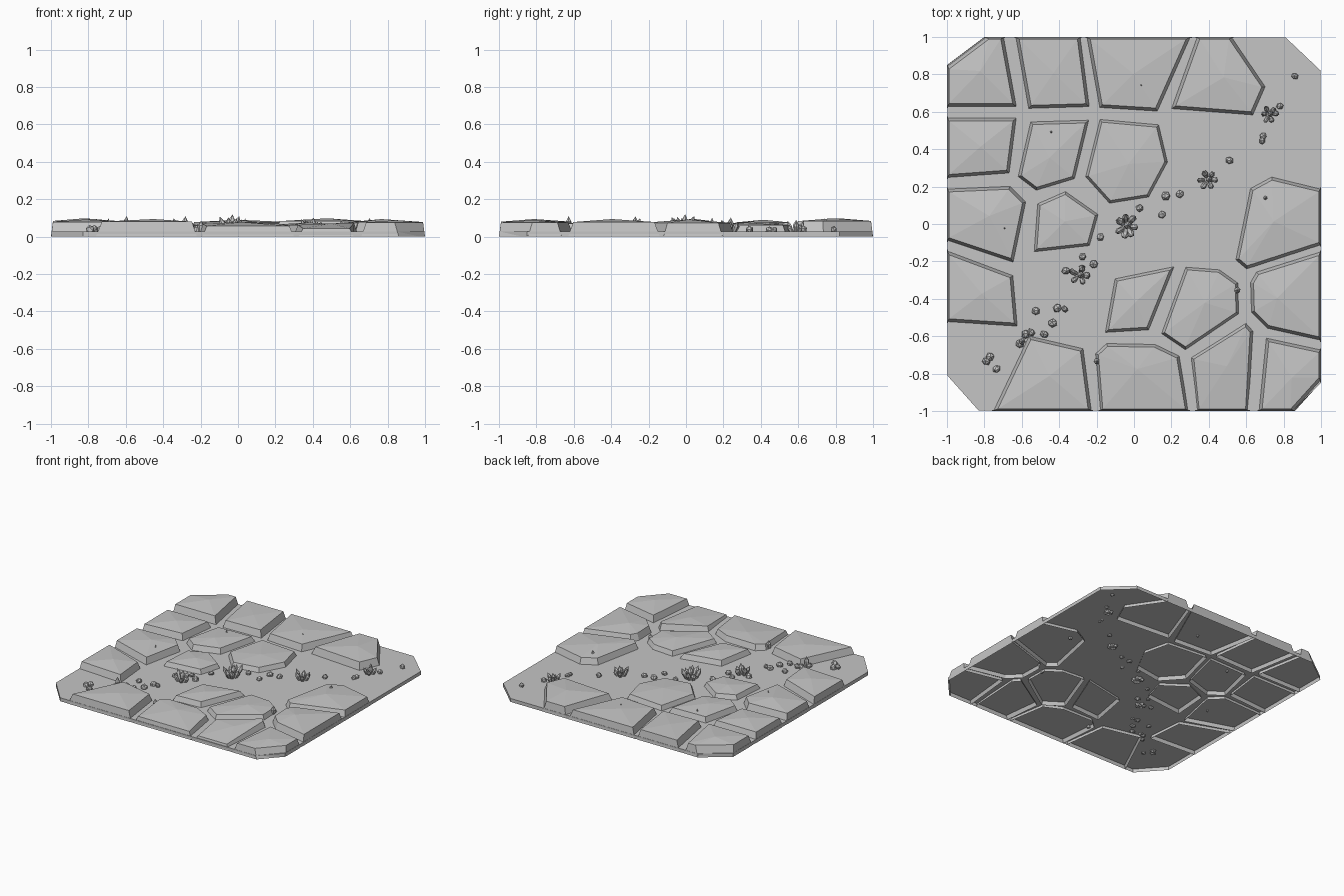
import bpy, bmesh, math, random
from mathutils import Vector, Matrix

if "Cube" in bpy.data.objects:
    bpy.data.objects.remove(bpy.data.objects["Cube"])

random.seed(4)
grey = bpy.data.materials.new("stone grey")
grey.diffuse_color = (0.56, 0.56, 0.56, 1)
grey.use_nodes = True
grey.node_tree.nodes["Principled BSDF"].inputs["Base Color"].default_value = grey.diffuse_color
GROUND = 0.027


def finish(bm, name):
    me = bpy.data.meshes.new(name)
    bm.to_mesh(me)
    bm.free()
    me.materials.append(grey)
    ob = bpy.data.objects.new(name, me)
    bpy.context.collection.objects.link(ob)
    return ob


def on_border(a, b):
    return any(abs(a[i]) > 0.99 and abs(a[i] - b[i]) < 0.01 for i in (0, 1))


def inset(pts, amount):
    """Move every edge of a counter-clockwise outline inwards, less on the tile border."""
    n, lines = len(pts), []
    for i in range(n):
        a, b = pts[i], pts[(i + 1) % n]
        d = (b - a).normalized()
        nrm = Vector((-d.y, d.x))
        k = amount * (0.45 if on_border(a, b) else 1)
        lines.append((nrm, nrm.dot(a) + k))
    out = []
    for i in range(n):
        (n1, c1), (n2, c2) = lines[i - 1], lines[i]
        det = n1.x * n2.y - n1.y * n2.x
        out.append(Vector(((c1 * n2.y - c2 * n1.y) / det, (n1.x * c2 - n2.x * c1) / det)))
    return out


def slab(name, coords, rim=0.078, peak=0.097, tilt=(0, 0)):
    """Tapered stone slab, open underneath, with a low faceted dome on top."""
    pts = [Vector(c) for c in coords]
    area = sum(p.x * q.y - q.x * p.y for p, q in zip(pts, pts[1:] + pts[:1]))
    if area < 0:
        pts.reverse()
    mid = sum(pts, Vector((0, 0))) / len(pts)
    bm = bmesh.new()
    low = [bm.verts.new((p.x, p.y, 0)) for p in pts]
    top = []
    for p in inset(pts, 0.024):
        z = rim + (p - mid).dot(Vector(tilt))
        top.append(bm.verts.new((p.x, p.y, z)))
    tip = bm.verts.new((mid.x, mid.y, peak))
    for i in range(len(pts)):
        j = (i + 1) % len(pts)
        bm.faces.new((low[i], low[j], top[j], top[i]))
        bm.faces.new((top[i], top[j], tip))
    finish(bm, name)


def add_crystal(bm, base, direction, length, radius, sides=6):
    """Pointed prism growing from base along direction."""
    rot = Vector((0, 0, 1)).rotation_difference(Vector(direction)).to_matrix().to_4x4()
    m = Matrix.Translation(base) @ rot @ Matrix.Rotation(random.uniform(0, 1), 4, 'Z')
    rings = []
    for r, z in ((0.7, 0), (1, 0.65)):
        rings.append([bm.verts.new(m @ Vector((r * radius * math.cos(2 * math.pi * k / sides),
                                               r * radius * math.sin(2 * math.pi * k / sides),
                                               z * length))) for k in range(sides)])
    tip = bm.verts.new(m @ Vector((0, 0, length)))
    for k in range(sides):
        j = (k + 1) % sides
        bm.faces.new((rings[0][k], rings[0][j], rings[1][j], rings[1][k]))
        bm.faces.new((rings[1][k], rings[1][j], tip))
    bm.faces.new(rings[0][::-1])


def cluster(name, x, y, size, count):
    bm = bmesh.new()
    add_crystal(bm, (x, y, 0.015), (0.1, 0.05, 1), 1.0 * size, 0.2 * size)
    for k in range(count):
        a = 2 * math.pi * k / count + random.uniform(-0.2, 0.2)
        c, s = math.cos(a), math.sin(a)
        add_crystal(bm, (x + 0.22 * size * c, y + 0.22 * size * s, 0.015), (0.5 * c, 0.5 * s, 1),
                    size * random.uniform(0.65, 1.05), size * random.uniform(0.15, 0.2))
    finish(bm, name)


# ground sheet with a short skirt, open underneath
bm = bmesh.new()
e = 0.998
outline = [(-e, -.81), (-.83, -e), (.85, -e), (e, -.85), (e, .82), (.81, e), (-.8, e), (-e, .85)]
low = [bm.verts.new((x, y, 0)) for x, y in outline]
top = [bm.verts.new((x, y, GROUND)) for x, y in outline]
bm.faces.new(top)
for i in range(8):
    j = (i + 1) % 8
    bm.faces.new((low[i], low[j], top[j], top[i]))
finish(bm, "ground")

# back row of slabs
slab("slab_back_a", [(-1, .62), (-.62, .62), (-.69, 1), (-.8, 1), (-1, .85)], .084, .098)
slab("slab_back_b", [(-.57, .61), (-.23, .62), (-.28, 1), (-.64, 1)], .08, .088)
slab("slab_back_c", [(-.19, .615), (.13, .595), (.31, 1), (-.26, 1)], .078, .09)
slab("slab_back_d", [(.19, .61), (.64, .575), (.71, .735), (.53, 1), (.33, 1)], .083, .098)

# left side slabs
slab("slab_left_a", [(-1, .575), (-.62, .575), (-.66, .265), (-1, .24)], .076, .09)
slab("slab_left_b", [(-1, .195), (-.66, .21), (-.57, .12), (-.64, -.215), (-1, -.095)], .077, .095)
slab("slab_left_c", [(-1, -.135), (-.64, -.27), (-.615, -.555), (-1, -.53)], .078, .092)

# inner slabs
slab("slab_inner_a", [(-.56, .555), (-.23, .565), (-.31, .235), (-.525, .17), (-.63, .25)], .068, .08)
slab("slab_inner_b", [(-.19, .57), (.14, .54), (.19, .33), (.085, .135), (-.135, .10), (-.27, .25)], .062, .075)
slab("slab_inner_c", [(-.365, .185), (-.18, .055), (-.23, -.125), (-.545, -.16), (-.525, .115)], .062, .074)
slab("slab_inner_d", [(.23, -.215), (-.11, -.285), (-.165, -.59), (.085, -.575)], .066, .078)
slab("slab_inner_e", [(.27, -.22), (.46, -.235), (.565, -.31), (.57, -.485), (.275, -.685), (.135, -.59)],
     .062, .076)

# right side slabs
slab("slab_right_a", [(1, .195), (.735, .26), (.615, .195), (.535, -.195), (.6, -.25), (1, -.12)], .074, .092)
slab("slab_right_b", [(1, -.14), (.65, -.25), (.615, -.31), (.62, -.475), (.71, -.565), (1, -.63)], .078, .094)

# front row of slabs
slab("slab_front_a", [(-.565, -.59), (-.265, -.66), (-.22, -1), (-.76, -1)], .08, .094)
slab("slab_front_b", [(-.15, -.63), (.115, -.635), (.25, -.70), (.3, -1), (-.19, -1), (-.215, -.69)],
     .066, .078, (0, .04))
slab("slab_front_c", [(.6, -.52), (.645, -.57), (.62, -1), (.325, -1), (.295, -.71)], .06, .07, (0, .07))
slab("slab_front_d", [(.7, -.6), (1, -.665), (1, -.845), (.86, -1), (.66, -1)], .076, .088)

# crystal clusters along the open path
cluster("crystals_centre", -.04, -.01, .105, 7)
cluster("crystals_front", -.29, -.275, .095, 5)
cluster("crystals_middle", .395, .235, .088, 6)
cluster("crystals_back", .725, .585, .075, 6)

# loose pebbles on the path
pebbles = [(.86, .79), (.78, .63), (.685, .445), (.69, .47), (.51, .34), (.245, .16), (.17, .15), (.15, .05),
           (.03, .085), (-.18, -.07), (-.275, -.175), (-.365, -.25), (-.215, -.215), (-.525, -.465),
           (-.41, -.45), (-.37, -.455), (-.435, -.53), (-.61, -.64), (-.58, -.59), (-.55, -.58),
           (-.48, -.59), (-.77, -.71), (-.79, -.735), (-.735, -.775)]
bm = bmesh.new()
for x, y in pebbles:
    r = random.uniform(.019, .025)
    scale = Matrix.Diagonal((r, r * random.uniform(.8, 1.1), r * 1.1, 1))
    spin = Matrix.Rotation(random.uniform(0, 6), 4, (.3, .5, .8))
    bmesh.ops.create_icosphere(bm, subdivisions=1, radius=1,
                               matrix=Matrix.Translation((x, y, .036)) @ spin @ scale)
finish(bm, "pebbles")

# crystal tips poking out of slabs and joints
bm = bmesh.new()
for x, y, r, h in ((.035, .74, .01, .098), (-.445, .49, .009, .088), (-.695, -.025, .009, .1),
                   (.7, .137, .017, .1), (.55, -.355, .018, .085), (-.2, -.735, .018, .085),
                   (-.6, -.63, .018, .11)):
    add_crystal(bm, (x, y, .012), (.04, .03, 1), h - .012, r)
finish(bm, "crystal_tips")
